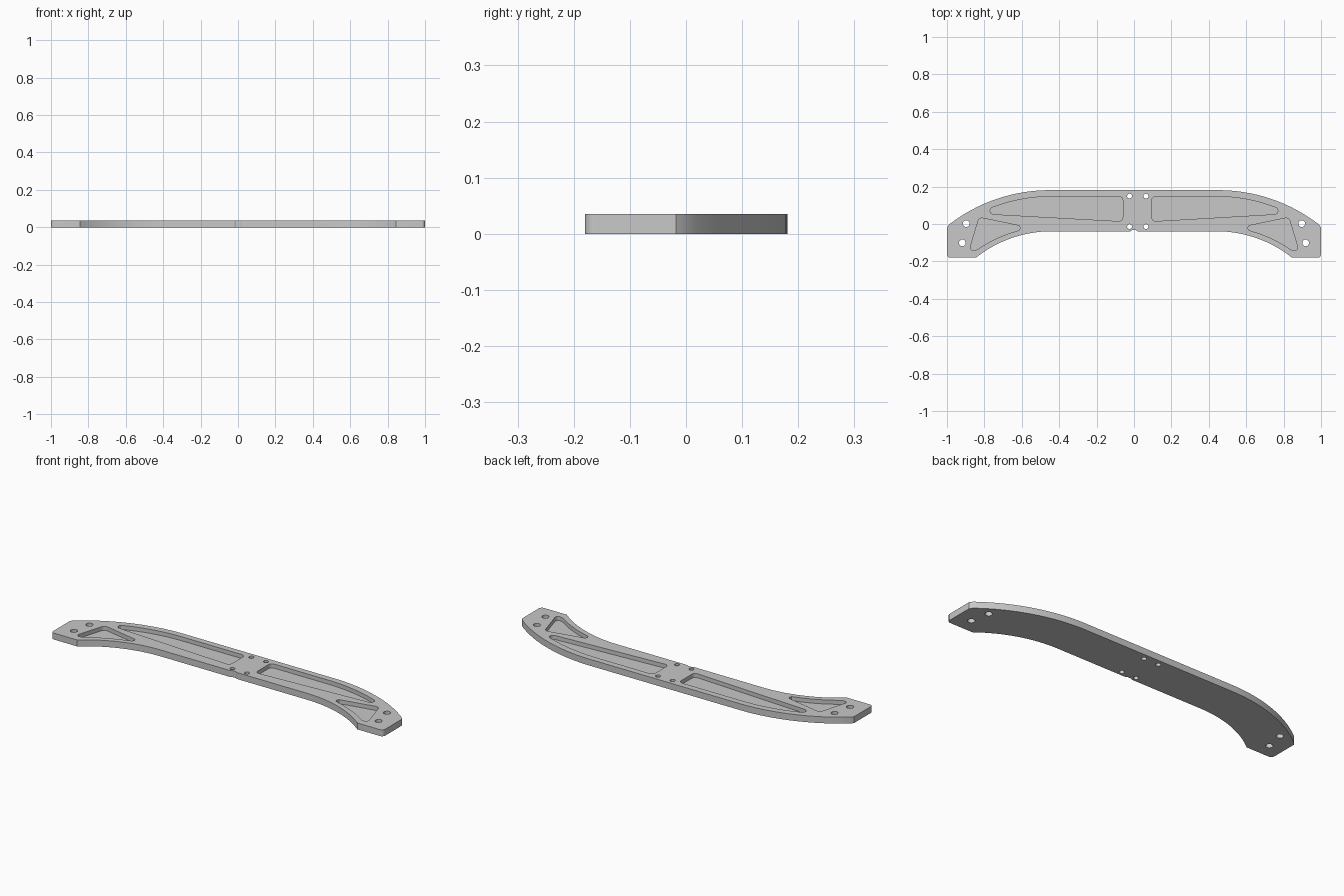
import bpy, bmesh, math
from mathutils import Vector

if "Cube" in bpy.data.objects:
    bpy.data.objects.remove(bpy.data.objects["Cube"], do_unlink=True)

THICK, FLOOR = 0.035, 0.013

grey = bpy.data.materials.new("machined grey")
grey.use_nodes = True
colour = (0.58, 0.58, 0.58, 1)
grey.diffuse_color = colour
grey.node_tree.nodes["Principled BSDF"].inputs["Base Color"].default_value = colour


def prism(name, points, z0, z1):
    """Extrude a flat outline between two heights."""
    bm = bmesh.new()
    face = bm.faces.new([bm.verts.new((x, y, z0)) for x, y in points])
    top = bmesh.ops.extrude_face_region(bm, geom=[face])["geom"]
    bmesh.ops.translate(bm, vec=(0, 0, z1 - z0),
                        verts=[g for g in top if isinstance(g, bmesh.types.BMVert)])
    # the extrusion leaves the base face in place, so the prism is closed
    bmesh.ops.recalc_face_normals(bm, faces=bm.faces)
    mesh = bpy.data.meshes.new(name)
    bm.to_mesh(mesh)
    bm.free()
    mesh.materials.append(grey)
    obj = bpy.data.objects.new(name, mesh)
    bpy.context.collection.objects.link(obj)
    return obj


def arc(start, end, steps=16):
    """Arc that leaves start horizontally and falls to end."""
    dx, drop = end[0] - start[0], start[1] - end[1]
    r = (dx * dx + drop * drop) / (2 * drop)
    a = math.asin(dx / r)
    return [(start[0] + r * math.sin(a * i / steps),
             start[1] - r + r * math.cos(a * i / steps)) for i in range(steps + 1)]


def rounded(corners, steps=6):
    """Round each (x, y, radius) corner; radius 0 stays sharp."""
    out = []
    for i, (x, y, r) in enumerate(corners):
        p = Vector((x, y))
        if r == 0:
            out.append((x, y))
            continue
        a = (Vector(corners[i - 1][:2]) - p).normalized()
        b = (Vector(corners[(i + 1) % len(corners)][:2]) - p).normalized()
        half = a.angle(b) / 2
        centre = p + (a + b).normalized() * (r / math.sin(half))
        s = p + a * (r / math.tan(half)) - centre
        e = p + b * (r / math.tan(half)) - centre
        out += [tuple(centre + s.lerp(e, k / steps).normalized() * r)
                for k in range(steps + 1)]
    return out


def sharp(points):
    return [(x, y, 0) for x, y in points]


def flip(points):
    return [(-x, y) for x, y in reversed(points)]


def circle(x, y, r, n=24):
    return [(x + r * math.cos(math.tau * i / n), y + r * math.sin(math.tau * i / n))
            for i in range(n)]


# Bowed plate: half outline, mirrored, with a small notch at the centre
outer = arc((0.45, 0.181), (0.988, -0.002))
inner = arc((0.44, -0.039), (0.845, -0.18))
half = rounded(sharp(outer) + [(1, -0.018, 0), (1, -0.18, 0.018)] + sharp(reversed(inner)))
half += [(0.02, -0.039), (0.01, -0.033)]
plate = prism("bowed_plate", half + flip(half), 0, THICK)


# Pocket outlines
def long_pocket(inner_x):
    top = arc((0.44, 0.147), (0.735, 0.096), 10)
    return rounded([(inner_x, 0.014, 0.02), (inner_x, 0.147, 0.02)] + sharp(top)
                   + [(0.815, 0.07, 0.018), (0.75, 0.052, 0)])


def end_pocket():
    low = [p for p in arc((0.44, -0.012), (0.838, -0.137)) if p[0] > 0.64]
    return rounded([(0.565, -0.019, 0.014), (0.828, 0.035, 0.022), (0.882, -0.146, 0.016)]
                   + sharp(reversed(low)))


pockets = [long_pocket(0.095), flip(long_pocket(0.06)), end_pocket(), flip(end_pocket())]
cutters = [prism("pocket_cutter", p, FLOOR, THICK + 0.05) for p in pockets]

# Bolt holes: four in the middle, two at each end
holes = [(x, y, 0.013) for x in (-0.024, 0.064) for y in (0.149, -0.014)]
holes += [(s * x, y, 0.018) for s in (-1, 1) for x, y in ((0.897, 0.002), (0.918, -0.101))]
for x, y, r in holes:
    cutters.append(prism("hole_cutter", circle(x, y, r), -0.05, THICK + 0.05))

for cutter in cutters:
    cutter.hide_render = True
    mod = plate.modifiers.new("cut", 'BOOLEAN')
    mod.operation = 'DIFFERENCE'
    mod.solver = 'EXACT'
    mod.object = cutter

# Bake the cuts and drop the cutters
bpy.context.view_layer.update()
baked = bpy.data.meshes.new_from_object(
    plate.evaluated_get(bpy.context.evaluated_depsgraph_get()))
plate.modifiers.clear()
plate.data = baked
baked.name = "bowed_plate"
for cutter in cutters:
    bpy.data.objects.remove(cutter, do_unlink=True)

bpy.ops.object.select_all(action='DESELECT')
plate.select_set(True)
bpy.context.view_layer.objects.active = plate
bpy.ops.object.shade_smooth_by_angle(angle=math.radians(25))
